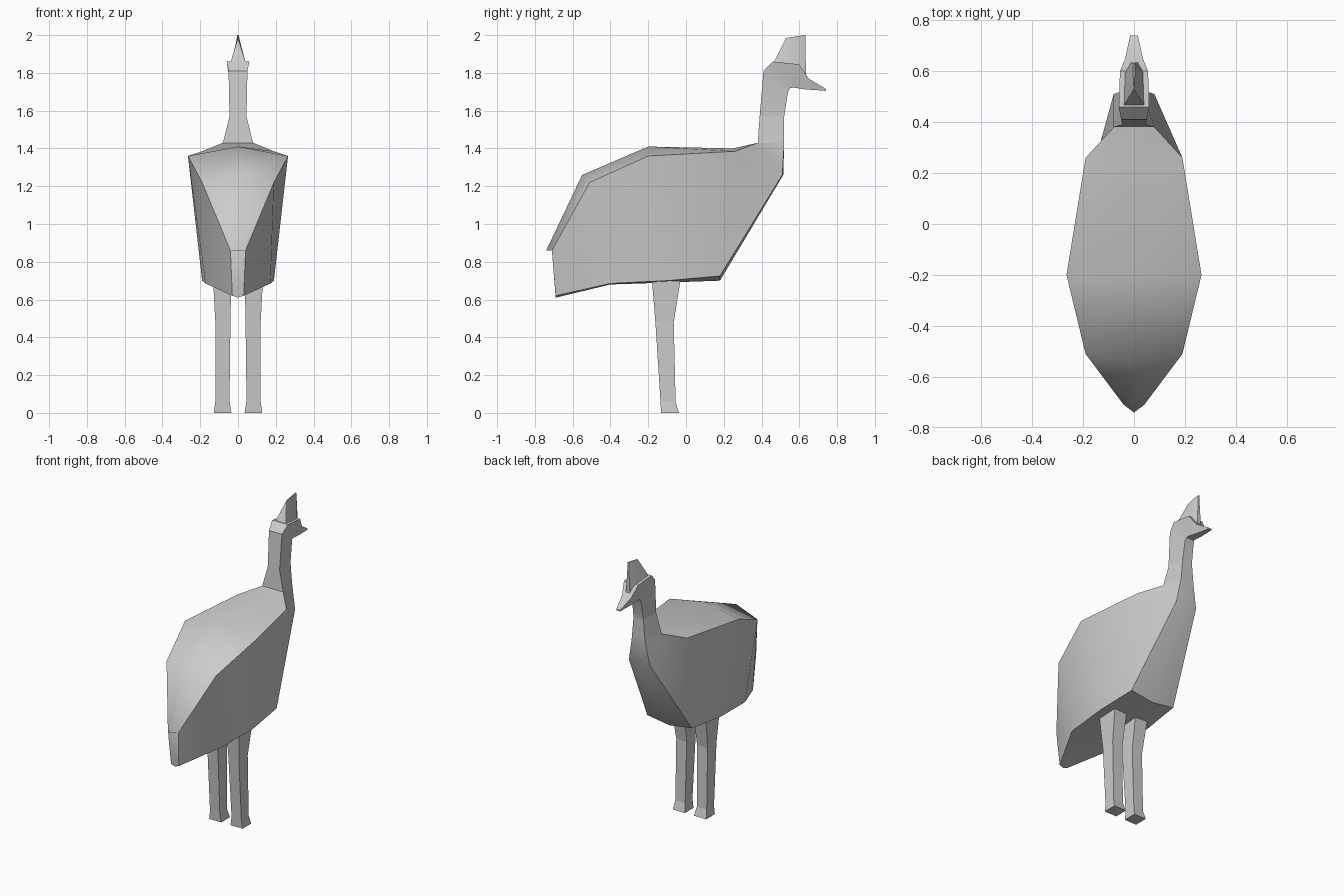
import bpy, bmesh, math

if "Cube" in bpy.data.objects:
    bpy.data.objects.remove(bpy.data.objects["Cube"])


def mirrored(half):
    """Close a half cross-section across x = 0."""
    return half + [(-x, y, z) for x, y, z in reversed(half)]


def loft(name, rings, smooth=None, mirror=False):
    """Skin a list of equal-length closed sections and cap both ends."""
    bm = bmesh.new()
    loops = [[bm.verts.new(p) for p in ring] for ring in rings]
    n = len(loops[0])
    for a, b in zip(loops, loops[1:]):
        for i in range(n):
            j = (i + 1) % n
            bm.faces.new((a[i], a[j], b[j], b[i]))
    bm.faces.new(loops[0][::-1])
    bm.faces.new(loops[-1])
    bmesh.ops.remove_doubles(bm, verts=bm.verts, dist=0.0005)
    bmesh.ops.recalc_face_normals(bm, faces=bm.faces)
    mesh = bpy.data.meshes.new(name)
    bm.to_mesh(mesh)
    bm.free()
    obj = bpy.data.objects.new(name, mesh)
    bpy.context.collection.objects.link(obj)
    if mirror:
        obj.modifiers.new("mirror", 'MIRROR')
    if smooth:
        bpy.ops.object.select_all(action='DESELECT')
        obj.select_set(True)
        bpy.context.view_layer.objects.active = obj
        bpy.ops.object.shade_smooth_by_angle(angle=math.radians(smooth))
    return obj


# body: spine, shoulder, belly edge, belly centre, from tail to neck base
body = [
    [(0, -.74, .86), (.04, -.71, .86), (.03, -.69, .62), (0, -.69, .61)],
    [(0, -.55, 1.26), (.19, -.51, 1.22), (.172, -.40, .685), (0, -.40, .68)],
    [(0, -.20, 1.41), (.265, -.20, 1.36), (.19, -.10, .70), (0, -.10, .69)],
    [(0, .25, 1.40), (.19, .26, 1.385), (.17, .18, .725), (0, .18, .70)],
    [(0, .38, 1.43), (.08, .38, 1.43), (.08, .51, 1.26), (0, .515, 1.26)],
    [(0, .38, 1.43), (.08, .38, 1.43), (.05, .52, 1.43), (0, .52, 1.43)],
]
loft("body", [mirrored(r) for r in body], smooth=45)


def strip(sections):
    """Four-sided sections: upper y, z, half width, then lower y, z, half width."""
    return [mirrored([(w1, y1, z1), (w2, y2, z2)])
            for y1, z1, w1, y2, z2, w2 in sections]


# lower neck collar
loft("neck", strip([(.38, 1.43, .08, .52, 1.43, .05),
                    (.39, 1.57, .045, .52, 1.57, .038)]))

# upper neck, head and beak
loft("head", strip([
    (.39, 1.57, .045, .52, 1.57, .038),
    (.41, 1.81, .05, .54, 1.70, .035),
    (.46, 1.86, .06, .55, 1.72, .03),
    (.60, 1.845, .055, .57, 1.722, .03),
    (.65, 1.77, .035, .63, 1.713, .025),
    (.74, 1.715, .015, .74, 1.705, .013),
]), smooth=30)

# crest on the head
loft("crest", [
    mirrored([(.04, .465, 1.855), (.036, .595, 1.84), (.015, .635, 1.78)]),
    mirrored([(0, .53, 1.985), (.004, .59, 1.994), (.004, .632, 2.0)]),
], smooth=30)

# legs: z, inner x, outer x, back y, front y
leg = [(.76, .035, .135, -.185, -.02), (.48, .04, .12, -.162, -.065),
       (.06, .045, .12, -.135, -.055), (0, .035, .128, -.132, -.038)]
loft("leg", [[(a, c, z), (b, c, z), (b, d, z), (a, d, z)]
             for z, a, b, c, d in leg], mirror=True)
